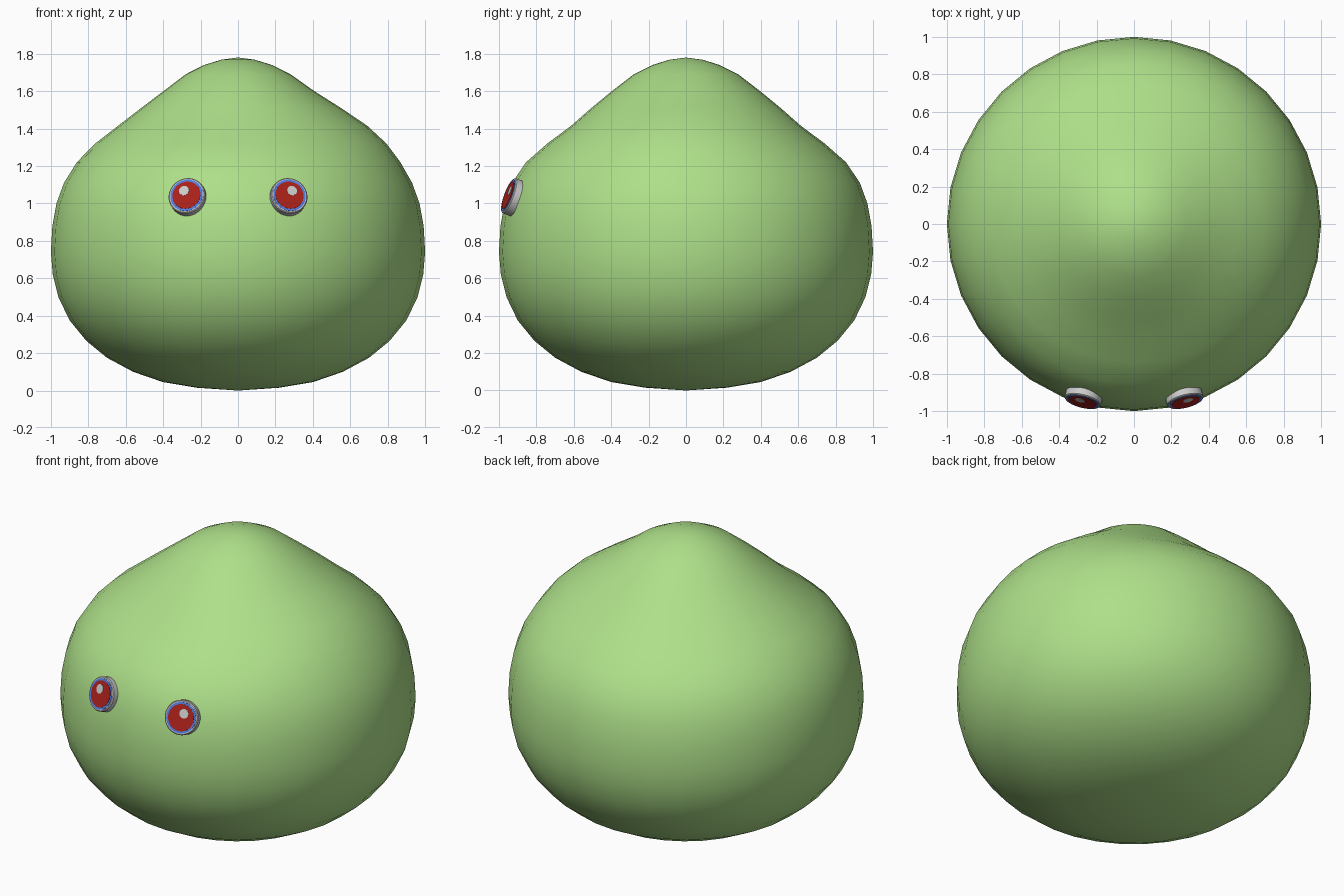
import bpy, bmesh, math
from mathutils import Matrix, Vector

if "Cube" in bpy.data.objects:
    bpy.data.objects.remove(bpy.data.objects["Cube"])


def material(name, color):
    m = bpy.data.materials.new(name)
    m.diffuse_color = (*color, 1)
    m.use_nodes = True
    m.node_tree.nodes["Principled BSDF"].inputs["Base Color"].default_value = m.diffuse_color
    return m


GREEN = material("green", (0.42, 0.74, 0.25))
GREY = material("rim grey", (0.6, 0.6, 0.6))
BLUE = material("blue", (0.08, 0.2, 0.75))
RED = material("red", (0.4, 0.015, 0.01))
SHINE = material("shine", (0.6, 0.6, 0.6))


def lathe(name, profile, segments, mat, warp=None, place=Matrix()):
    """Revolve (radius, z) points; zero radius closes to a pole."""
    bm = bmesh.new()
    rings = []
    for r, z in profile:
        n = 1 if r == 0 else segments
        ring = []
        for i in range(n):
            a = 2 * math.pi * i / segments
            p = Vector((r * math.cos(a), r * math.sin(a), z))
            ring.append(bm.verts.new(place @ (warp(p) if warp else p)))
        rings.append(ring)
    for lo, hi in zip(rings, rings[1:]):
        for i in range(segments):
            j = (i + 1) % segments
            f = [lo[i % len(lo)], lo[j % len(lo)], hi[j % len(hi)], hi[i % len(hi)]]
            bm.faces.new(list(dict.fromkeys(f)))
    bmesh.ops.recalc_face_normals(bm, faces=bm.faces)
    me = bpy.data.meshes.new(name)
    bm.to_mesh(me)
    bm.free()
    me.materials.append(mat)
    ob = bpy.data.objects.new(name, me)
    bpy.context.collection.objects.link(ob)
    bpy.context.view_layer.objects.active = ob
    ob.select_set(True)
    bpy.ops.object.shade_smooth_by_angle(angle=math.radians(40))
    ob.select_set(False)
    return ob


# Drop-shaped body, its shoulders a little wider across x than y
def shoulders(p):
    w = math.exp(-((p.z - 1.42) / 0.14) ** 2)
    return Vector((p.x * (1 + 0.04 * w) + 0.025 * w, p.y * (1 - 0.04 * w), p.z))


body_profile = [(0, 0), (0.22, 0.015), (0.4, 0.045), (0.56, 0.1), (0.7, 0.175),
                (0.81, 0.265), (0.9, 0.375), (0.96, 0.5), (0.99, 0.62),
                (1, 0.74), (0.992, 0.88), (0.97, 1.0), (0.93, 1.11),
                (0.86, 1.22), (0.76, 1.32), (0.64, 1.415), (0.52, 1.51),
                (0.4, 1.6), (0.28, 1.69), (0.18, 1.74), (0.09, 1.768), (0, 1.78)]
lathe("body", body_profile, 32, GREEN, shoulders)

# Button eyes: grey rim, blue ring, red centre and a highlight
for side, s in (("left", -1), ("right", 1)):
    place = (Matrix.Translation((s * 0.275, -0.95, 1.043))
             @ Matrix.Rotation(s * math.radians(14), 4, 'Z')
             @ Matrix.Rotation(math.radians(70), 4, 'X'))
    parts = [
        ("rim", [(0, -0.055), (0.1, -0.055), (0.1, -0.005), (0.095, 0), (0, 0)], GREY, (0, 0)),
        ("ring", [(0, -0.01), (0.089, -0.01), (0.089, 0.002), (0, 0.002)], BLUE, (0, 0)),
        ("centre", [(0, -0.01), (0.077, -0.01), (0.077, 0.004), (0, 0.004)], RED, (0, 0)),
        ("highlight", [(0, -0.01), (0.027, -0.01), (0.027, 0.006), (0, 0.006)], SHINE,
         (s * 0.015, 0.025)),
    ]
    for part, profile, mat, (dx, dy) in parts:
        lathe(f"{side}_eye_{part}", profile, 32, mat,
              place=place @ Matrix.Translation((dx, dy, 0)))
